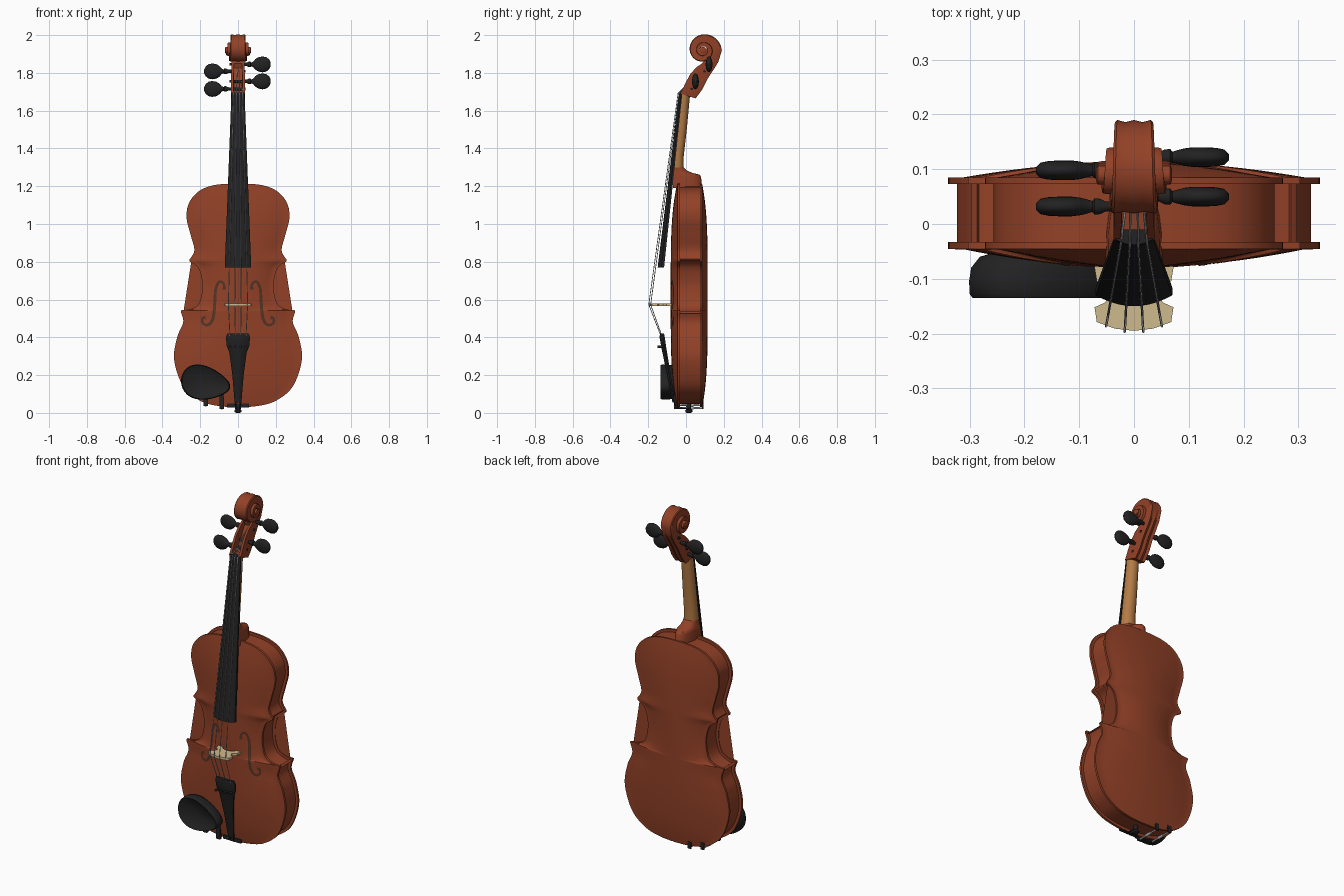
import bpy, bmesh, math
from mathutils import Vector
from mathutils.bvhtree import BVHTree

if "Cube" in bpy.data.objects:
    bpy.data.objects.remove(bpy.data.objects["Cube"])


def material(name, color):
    m = bpy.data.materials.new(name)
    m.use_nodes = True
    m.diffuse_color = (*color, 1)
    bsdf = next(n for n in m.node_tree.nodes if n.type == 'BSDF_PRINCIPLED')
    bsdf.inputs["Base Color"].default_value = (*color, 1)
    return m


varnish = material("red_brown_varnish", (0.29, 0.053, 0.02))
maple = material("bare_maple", (0.46, 0.2, 0.06))
ebony = material("black_ebony", (0.016, 0.016, 0.016))
cream = material("pale_bridge_wood", (0.62, 0.49, 0.27))
steel = material("steel", (0.45, 0.45, 0.45))
shadow = material("dark_brown_opening", (0.09, 0.033, 0.018))


def make(name, mat, verts, faces, angle=40):
    bm = bmesh.new()
    vs = [bm.verts.new(v) for v in verts]
    for f in faces:
        bm.faces.new([vs[i] for i in f])
    bmesh.ops.remove_doubles(bm, verts=bm.verts, dist=1e-5)
    bmesh.ops.recalc_face_normals(bm, faces=bm.faces)
    me = bpy.data.meshes.new(name)
    bm.to_mesh(me)
    bm.free()
    me.materials.append(mat)
    me.polygons.foreach_set("use_smooth", [True] * len(me.polygons))
    me.set_sharp_from_angle(angle=math.radians(angle))
    ob = bpy.data.objects.new(name, me)
    bpy.context.collection.objects.link(ob)
    return ob


def loft(name, mat, sections, angle=40):
    """Skin a list of closed sections and cap both ends."""
    n = len(sections[0])
    verts = [p for s in sections for p in s]
    faces = [(i * n + j, i * n + (j + 1) % n, (i + 1) * n + (j + 1) % n, (i + 1) * n + j)
             for i in range(len(sections) - 1) for j in range(n)]
    last = len(verts) - n
    faces += [tuple(range(n)), tuple(range(last, last + n))]
    return make(name, mat, verts, faces, angle)


def spline(pts, steps=8):
    """Smooth path through the points."""
    p = [Vector(q) for q in [pts[0]] + list(pts) + [pts[-1]]]
    out = []
    for a, b, c, d in zip(p, p[1:], p[2:], p[3:]):
        for k in range(steps):
            t = k / steps
            out.append(0.5 * (2 * b + (c - a) * t + (2 * a - 5 * b + 4 * c - d) * t * t
                              + (3 * b - a - 3 * c + d) * t ** 3))
    return out + [p[-1]]


def circle(n=24):
    return [(math.cos(2 * math.pi * k / n), math.sin(2 * math.pi * k / n)) for k in range(n)]


def box(name, mat, lo, hi):
    return loft(name, mat, [[(lo[0], lo[1], z), (hi[0], lo[1], z), (hi[0], hi[1], z), (lo[0], hi[1], z)]
                            for z in (lo[2], hi[2])])


def wires(name, mat, paths, radius):
    cu = bpy.data.curves.new(name, 'CURVE')
    cu.dimensions = '3D'
    cu.bevel_depth, cu.bevel_resolution, cu.use_fill_caps = radius, 1, True
    for path in paths:
        s = cu.splines.new('POLY')
        s.points.add(len(path) - 1)
        for pt, co in zip(s.points, path):
            pt.co = (*co, 1)
    cu.materials.append(mat)
    bpy.context.collection.objects.link(bpy.data.objects.new(name, cu))


# Body outline: lower bout, waist and upper bout, meeting at sharp corners
lower = [(0, .03), (.1, .036), (.2, .064), (.29, .14), (.338, .28), (.322, .4), (.29, .48), (.303, .535)]
waist = [(.303, .543), (.25, .55), (.207, .58), (.189, .65), (.192, .71), (.212, .77), (.257, .802)]
upper = [(.257, .812), (.231, .86), (.25, .94), (.272, 1.03), (.26, 1.11), (.205, 1.175), (.12, 1.207), (0, 1.215)]
half = spline(lower) + spline(waist) + spline(upper)


def plate(name, edge, inner, rise):
    cols = 24
    verts, faces = [], []
    for x, z in half:
        fade = max(0, 1 - abs((z - .62) / .595) ** 4)
        for j in range(cols + 1):
            u = 2 * j / cols - 1
            verts.append((u * x, edge + rise * fade * max(0, 1 - (u / .92) ** 2), z))
        verts += [(-x, inner, z), (x, inner, z)]
    w = cols + 3
    for i in range(len(half) - 1):
        a, b = i * w, (i + 1) * w
        faces += [(a + j, a + j + 1, b + j + 1, b + j) for j in range(cols)]
        faces += [(a + cols + 1, a + cols + 2, b + cols + 2, b + cols + 1),
                  (a, a + cols + 1, b + cols + 1, b), (a + cols, a + cols + 2, b + cols + 2, b + cols)]
    return make(name, varnish, verts, faces)


front = plate("front_plate", -.046, -.033, -.035)
plate("back_plate", .085, .073, .03)

# Ribs: the outline moved inwards
ring = half + [Vector((-p.x, p.y)) for p in reversed(half[1:-1])]
inset = []
for k, p in enumerate(ring):
    t = (ring[(k + 1) % len(ring)] - ring[k - 1]).normalized()
    inset.append(p + Vector((-t.y, t.x)) * .016)
loft("ribs", varnish, [[(p.x, y, p.y) for p in inset] for y in (-.036, .076)])

# Sound holes laid on the arched front
tree = BVHTree.FromPolygons([v.co for v in front.data.vertices], [p.vertices for p in front.data.polygons])
path = spline([(.073, .653), (.075, .682), (.098, .695), (.117, .66), (.122, .6), (.126, .54),
               (.136, .49), (.16, .465), (.186, .475), (.188, .5), (.172, .505)], 6)
for side, label in ((1, "left"), (-1, "right")):
    verts = []
    for k, p in enumerate(path):
        f = k / (len(path) - 1)
        width = .004 + .004 * math.sin(math.pi * f) + .007 * abs(2 * f - 1) ** 8
        t = (path[min(k + 1, len(path) - 1)] - path[max(k - 1, 0)]).normalized()
        for s in (-width, width):
            q = p + Vector((-t.y, t.x)) * s
            hit = tree.ray_cast(Vector((side * q.x, -1, q.y)), Vector((0, 1, 0)))[0]
            verts.append((side * q.x, hit.y - .002, q.y))
    make(label + "_sound_hole", shadow, verts,
         [(2 * k, 2 * k + 1, 2 * k + 3, 2 * k + 2) for k in range(len(path) - 1)])


# Neck and heel: flat front, rounded back; station = (z, front y, back y, half width)
def neck_part(name, mat, stations):
    arc = [math.pi * k / 14 for k in range(15)]
    loft(name, mat, [[(w * math.cos(a), f + (b - f) * math.sin(a) ** .7, z) for a in arc]
                     for z, f, b, w in stations])


neck_part("neck", maple, [(1.69, -.022, .022, .033), (1.5, -.042, .004, .037),
                          (1.36, -.058, -.012, .04), (1.3, -.065, -.012, .042)])
neck_part("heel", varnish, [(1.3, -.065, -.012, .042), (1.283, -.066, .005, .043), (1.27, -.068, .035, .044),
                            (1.262, -.07, .07, .046), (1.25, -.07, .08, .048), (1.19, -.07, .084, .052)])


# Crowned ebony parts: station = (z, half width, back y, edge y, crown y)
def crowned(name, stations):
    loft(name, ebony, [[(w, b, z)] + [(w * (1 - k / 5), e + (c - e) * (1 - (1 - k / 5) ** 2), z)
                                      for k in range(11)] + [(-w, b, z)] for z, w, b, e, c in stations])


crowned("fingerboard", [(.77, .07, -.116, -.13, -.15), (1.685, .035, -.02, -.026, -.037)])
crowned("nut", [(1.685, .035, -.01, -.03, -.041), (1.697, .034, -.01, -.028, -.038)])
crowned("tailpiece", [(.055, .018, -.06, -.066, -.072), (.2, .03, -.08, -.088, -.1), (.32, .046, -.1, -.108, -.125),
                      (.355, .06, -.106, -.114, -.132), (.4, .064, -.112, -.12, -.14), (.42, .056, -.116, -.122, -.138)])

# Pegbox and scroll in one sweep: (front point, back point, half width, recess depth)
stations = [((-.03, 1.69), (.05, 1.665), .037, 0), ((-.022, 1.705), (.066, 1.685), .037, .5),
            ((-.008, 1.735), (.088, 1.715), .037, .5), ((.02, 1.79), (.115, 1.77), .036, .5),
            ((.055, 1.83), (.148, 1.82), .035, .4), ((.085, 1.85), (.172, 1.86), .035, 0)]
turns, per = 2.1, 28
for k in range(int(turns * per) + 1):
    t = k / per
    a, r = 2 * math.pi * t, .1 * .5 ** t
    f, b = [(.09 + q * math.cos(a), 1.92 + q * math.sin(a)) for q in (r * .5, r)]
    stations.append((f, b, .035 + .015 * t, 0))
sections = []
for f, b, h, d in stations:
    side = [(.6, d), (.63, 0), (1, 0), (1, .9), (.88, 1), (.45, .92)]
    prof = [(0, d)] + side + [(0, 1)] + [(-x, v) for x, v in reversed(side)]
    sections.append([(x * h, f[0] + (b[0] - f[0]) * v, f[1] + (b[1] - f[1]) * v) for x, v in prof])
loft("pegbox_and_scroll", varnish, sections, 35)
loft("scroll_eye", varnish, [[(x, .09 + r * c, 1.92 + r * s) for c, s in circle()]
                             for x, r in ((-.069, .012), (-.066, .018), (.066, .018), (.069, .012))])

# Tuning pegs with flattened heads: (x, y radius, z radius)
peg = [(-.045, .007, .007), (.046, .009, .009), (.056, .014, .014), (.066, .015, .015), (.07, .01, .01),
       (.08, .013, .014), (.092, .016, .028), (.108, .018, .038), (.13, .018, .042), (.15, .017, .038),
       (.165, .014, .026), (.173, .006, .01)]
peg_spots = [(-1, .032, 1.715), (1, .05, 1.755), (-1, .098, 1.808), (1, .122, 1.845)]
for n, (side, y, z) in enumerate(peg_spots):
    loft(f"tuning_peg_{n + 1}", ebony,
         [[(side * x - (.006 if side < 0 else 0), y + ry * c, z + rz * s) for c, s in circle(20)]
          for x, ry, rz in peg])

# Bridge cut from a thin profile
edge = [(0, -.195), (.035, -.191), (.068, -.179), (.072, -.152), (.052, -.143), (.046, -.122),
        (.068, -.104), (.073, -.074), (.045, -.074), (.036, -.094), (0, -.106)]
prof = edge + [(-x, y) for x, y in reversed(edge[1:-1])]
loft("bridge", cream, [[(x, y, z) for x, y in prof] for z in (.566, .58)])

# Strings from tailpiece over bridge and nut to the pegs
paths = []
for k, n in zip((-1.5, -.5, .5, 1.5), (0, 2, 3, 1)):
    dip = .005 * abs(k) - .0025
    _, py, pz = peg_spots[n]
    paths.append([(k * .028, -.13 + dip, .4), (k * .034, -.197 + dip * 2, .573),
                  (k * .016, -.042 + dip, 1.692), (k * .011, py - .01, pz)])
wires("strings", steel, paths, .0022)
for n, p in enumerate(paths):
    loft(f"fine_tuner_{n + 1}", ebony, [[(p[0][0] + .007 * c, y, .35 + .007 * s) for c, s in circle(12)]
                                        for y in (-.11, -.15)])

# Chin rest: egg-shaped cup, clamped at the lower edge
cup = []
for s, y in ((.6, -.05), (.85, -.06), (.97, -.08), (1, -.105), (.99, -.128), (.95, -.135),
             (.89, -.132), (.6, -.118), (.25, -.112), (.02, -.11)):
    row = []
    for c, d in circle(40):
        x, z = .13 * c * s, .088 * d * s * (1 - .3 * c)
        row.append((-.171 + x + .1 * z, y, .158 + z - .16 * x))
    cup.append(row)
loft("chin_rest", ebony, cup)
clamps = [(-.17, .042), (-.085, .026)]
wires("clamp_rods", steel, [[(x, -.06, z), (x, .088, z)] for x, z in clamps], .005)
for n, (x, z) in enumerate(clamps):
    box(f"clamp_upper_foot_{n + 1}", ebony, (x - .012, -.064, z - .006), (x + .012, -.05, .1))
    box(f"clamp_lower_foot_{n + 1}", ebony, (x - .012, .086, z - .006), (x + .012, .092, z + .035))
    loft(f"clamp_barrel_{n + 1}", steel, [[(x + .008 * c, y, z + .008 * s) for c, s in circle(12)]
                                          for y in (0, .04)])

# Saddle, end button and tail loop
box("saddle", ebony, (-.058, -.056, .028), (.058, -.034, .05))
loft("end_button", ebony, [[(r * c, .015 + r * s, z) for c, s in circle()]
                           for z, r in ((0, .01), (.004, .018), (.014, .019), (.02, .012), (.05, .013))])
wires("tail_loop", ebony, [[(x, -.068, .07), (x, -.059, .05), (x, -.05, .026), (x, .015, .022)]
                           for x in (-.011, .011)], .004)
